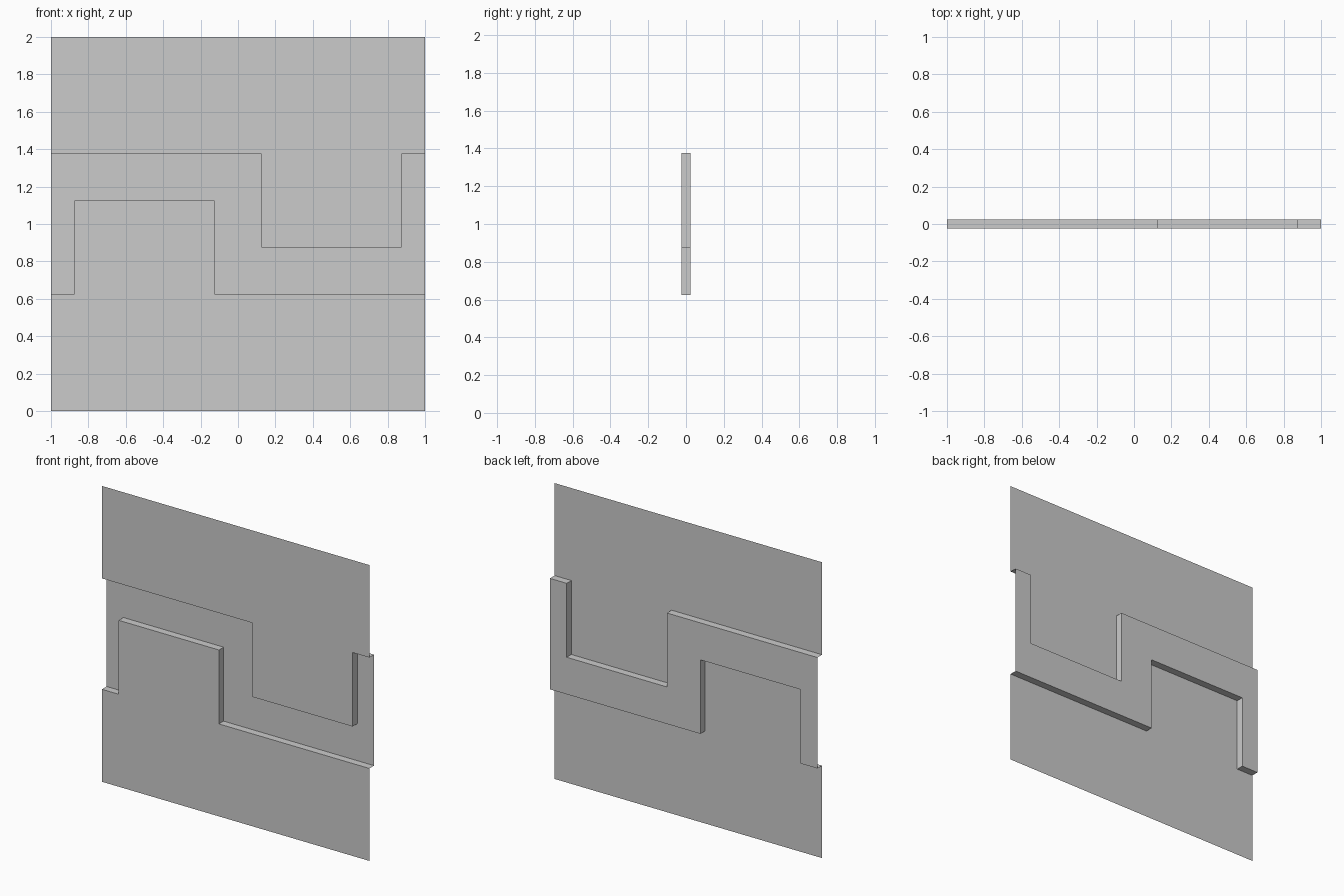
import bpy

cube = bpy.data.objects.get("Cube")
if cube:
    bpy.data.objects.remove(cube, do_unlink=True)

FRONT, BACK = -0.025, 0.025

grey = bpy.data.materials.new("plain grey")
grey.use_nodes = True
colour = (0.6, 0.6, 0.6, 1)
grey.diffuse_color = colour
grey.node_tree.nodes["Principled BSDF"].inputs["Base Color"].default_value = colour


def add_mesh(name, verts, faces):
    mesh = bpy.data.meshes.new(name)
    mesh.from_pydata(verts, [], faces)
    mesh.materials.append(grey)
    obj = bpy.data.objects.new(name, mesh)
    bpy.context.collection.objects.link(obj)


def sheet(name, outline, y):
    # Flat sheet facing the front, outline counterclockwise in x and z
    add_mesh(name, [(x, y, z) for x, z in outline], [range(len(outline))])


def step_wall(name, path):
    # Strip joining the front sheet to the recessed band
    n = len(path)
    verts = [(x, y, z) for y in (FRONT, BACK) for x, z in path]
    add_mesh(name, verts, [(i, i + 1, n + i + 1, n + i) for i in range(n - 1)])


# Stepped edges: the lower one is the upper one turned half round
upper_edge = [(-1, 1.375), (0.125, 1.375), (0.125, 0.875),
              (0.875, 0.875), (0.875, 1.375), (1, 1.375)]
lower_edge = [(-x, 2 - z) for x, z in upper_edge]

# Front sheets and the recessed zigzag band
sheet("upper_panel", upper_edge + [(1, 2), (-1, 2)], FRONT)
sheet("lower_panel", lower_edge + [(-1, 0), (1, 0)], FRONT)
sheet("recessed_band", lower_edge[::-1] + upper_edge[::-1], BACK)

# Walls along both steps
step_wall("upper_step_wall", upper_edge)
step_wall("lower_step_wall", lower_edge)
